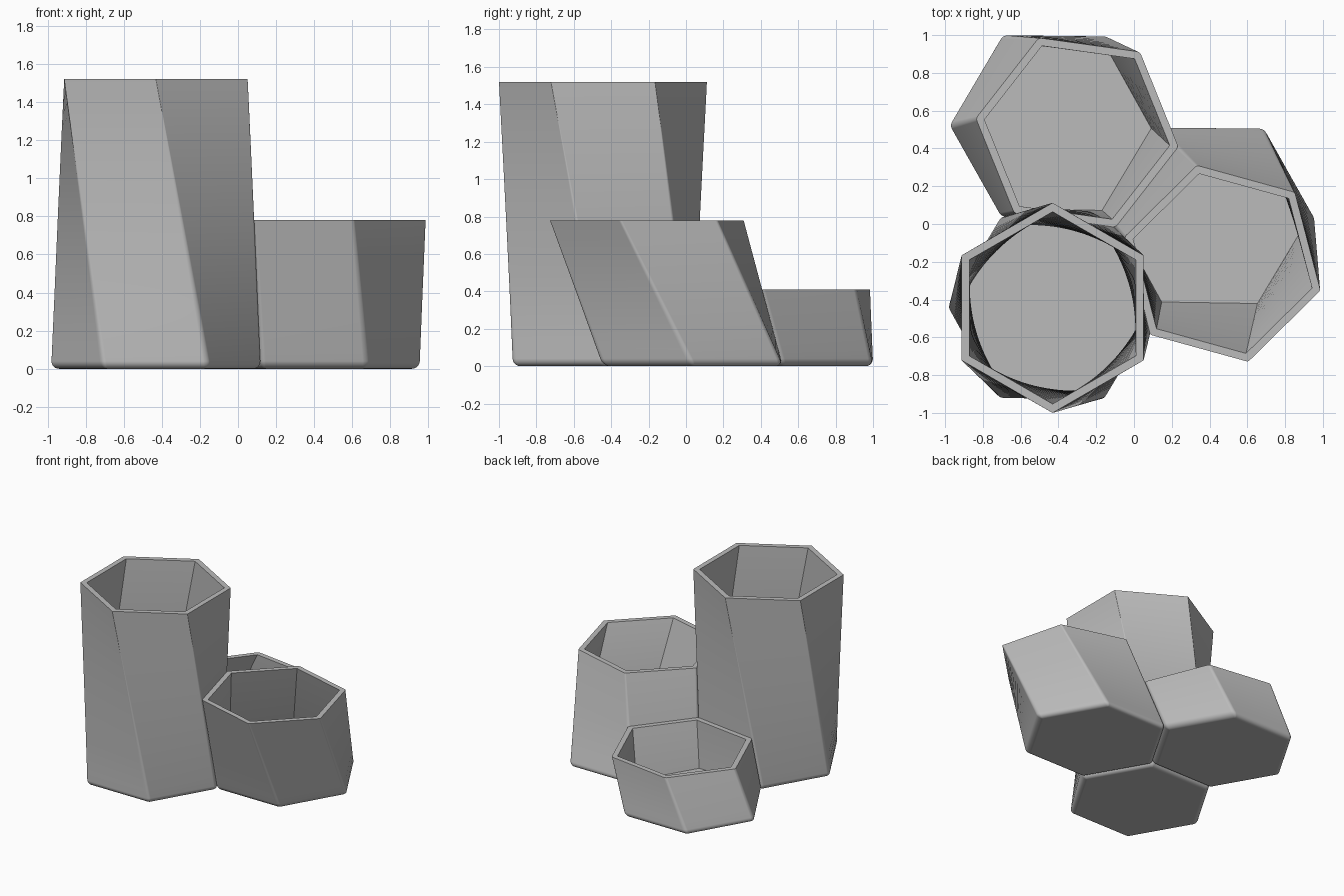
import bpy, bmesh
from math import pi, sin, cos, radians
from mathutils import Vector, Matrix

cube = bpy.data.objects.get("Cube")
if cube:
    bpy.data.objects.remove(cube, do_unlink=True)

R = 0.556            # hexagon corner radius
PITCH = R * 3 ** 0.5  # spacing of neighbouring cups
FULL = 1.52          # height over which the cluster turns
TURN = radians(-30)
WALL, FLOOR, FILLET = 0.041, 0.05, 0.04
AXIS = Vector((-0.431, -0.444, 0))  # twist axis, centre of the tall cup
ARC = 4

grey = bpy.data.materials.new("plain_grey")
grey.use_nodes = True
grey.diffuse_color = (0.5, 0.5, 0.5, 1)
bsdf = next(n for n in grey.node_tree.nodes if n.type == 'BSDF_PRINCIPLED')
bsdf.inputs["Base Color"].default_value = (0.5, 0.5, 0.5, 1)
bsdf.inputs["Roughness"].default_value = 0.6


def ring(bm, centre, z, inset, r):
    """Rounded hexagon at height z, drawn straight towards its turned top."""
    t = z / FULL
    turn = Matrix.Rotation(TURN, 3, 'Z')
    verts = []
    for k in range(6):
        a = k * pi / 3
        mid = centre + Vector((cos(a), sin(a), 0)) * (R - (inset + r) / cos(pi / 6))
        for i in range(ARC + 1):
            b = a + (i / ARC - 0.5) * pi / 3
            p = mid + Vector((cos(b), sin(b), 0)) * r
            p = p.lerp(turn @ p, t) + AXIS
            verts.append(bm.verts.new((p.x, p.y, z)))
    return verts


def cup(name, centre, height, steps):
    bm = bmesh.new()
    rings = []
    # rounded foot
    for i in range(6):
        a = i / 6 * pi / 2
        d = FILLET * (1 - sin(a))
        rings.append(ring(bm, centre, FILLET * (1 - cos(a)), d, max(FILLET - d, 0.002)))
    # outer wall, corners sharpening upwards
    for i in range(steps + 1):
        z = FILLET + (height - FILLET) * i / steps
        rings.append(ring(bm, centre, z, 0, max(FILLET * (1 - z / FULL), 0.002)))
    # rim and inner wall down to the floor
    for i in range(steps + 1):
        z = height + (FLOOR - height) * i / steps
        rings.append(ring(bm, centre, z, WALL, 0))
    for low, high in zip(rings, rings[1:]):
        n = len(low)
        for j in range(n):
            k = (j + 1) % n
            bm.faces.new((low[j], low[k], high[k], high[j]))
    bm.faces.new(rings[0])
    bm.faces.new(rings[-1])
    bmesh.ops.remove_doubles(bm, verts=bm.verts[:], dist=0.0001)
    bmesh.ops.recalc_face_normals(bm, faces=bm.faces[:])
    mesh = bpy.data.meshes.new(name)
    bm.to_mesh(mesh)
    bm.free()
    mesh.materials.append(grey)
    ob = bpy.data.objects.new(name, mesh)
    bpy.context.collection.objects.link(ob)
    bpy.ops.object.select_all(action='DESELECT')
    ob.select_set(True)
    bpy.context.view_layer.objects.active = ob
    bpy.ops.object.shade_smooth_by_angle(angle=radians(30))
    # keep the broad walls evenly shaded next to the narrow corners
    weighted = ob.modifiers.new("even_walls", 'WEIGHTED_NORMAL')
    weighted.keep_sharp = True


def neighbour(angle):
    return Vector((cos(radians(angle)), sin(radians(angle)), 0)) * PITCH


cup("tall_cup", Vector((0, 0, 0)), FULL, 24)
cup("medium_cup", neighbour(30), 0.78, 14)
cup("short_cup", neighbour(90), 0.41, 8)
